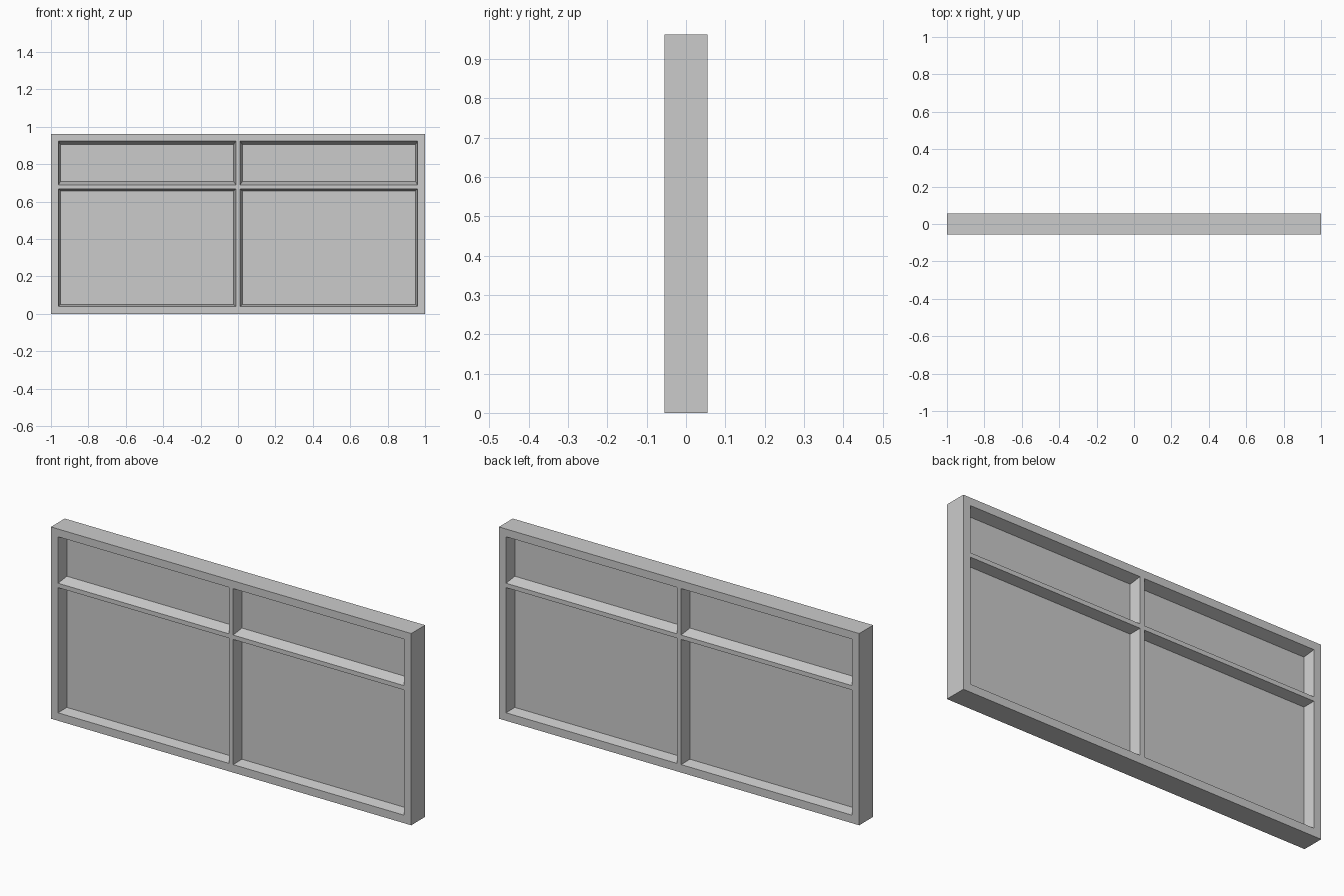
import bpy, bmesh

old = bpy.data.objects.get("Cube")
if old:
    bpy.data.objects.remove(old, do_unlink=True)

HALF_DEPTH = 0.055
PANE_HALF = 0.002
XS = [-1.0, -0.96, -0.012, 0.012, 0.96, 1.0]
ZS = [0.0, 0.04, 0.668, 0.69, 0.923, 0.962]
SIDE_TAPER = 0.011
ROW_TAPER = {1: 0.01, 3: 0.018}     # vertical taper of lower and upper openings

grey = bpy.data.materials.new("plain grey")
grey.use_nodes = True
colour = (0.6, 0.6, 0.6, 1)
grey.diffuse_color = colour
grey.node_tree.nodes["Principled BSDF"].inputs["Base Color"].default_value = colour


def finish(bm, name):
    bmesh.ops.remove_doubles(bm, verts=bm.verts, dist=0.0001)
    bmesh.ops.recalc_face_normals(bm, faces=bm.faces)
    mesh = bpy.data.meshes.new(name)
    bm.to_mesh(mesh)
    bm.free()
    mesh.materials.append(grey)
    obj = bpy.data.objects.new(name, mesh)
    bpy.context.collection.objects.link(obj)
    return obj


def rect(x0, x1, z0, z1, y):
    return [(x0, y, z0), (x1, y, z0), (x1, y, z1), (x0, y, z1)]


def face(bm, points):
    bm.faces.new([bm.verts.new(p) for p in points])


def walls(bm, a, b):
    """Four quads joining two rectangular rings."""
    for i in range(4):
        j = (i + 1) % 4
        face(bm, [a[i], a[j], b[j], b[i]])


# Front half of the frame, with sloping reveals around each opening
bm = bmesh.new()
openings = []
for i in range(5):
    for k in range(5):
        x0, x1, z0, z1 = XS[i], XS[i + 1], ZS[k], ZS[k + 1]
        outer = rect(x0, x1, z0, z1, -HALF_DEPTH)
        if i in (1, 3) and k in (1, 3):
            t = ROW_TAPER[k]
            inner = (x0 + SIDE_TAPER, x1 - SIDE_TAPER, z0 + t, z1 - t)
            openings.append(((i, k), inner))
            walls(bm, outer, rect(*inner, 0))
        else:
            face(bm, outer)

# Outer edge of the frame, split to match the grid
for i in range(5):
    for z in (ZS[0], ZS[-1]):
        a, b = XS[i], XS[i + 1]
        face(bm, [(a, -HALF_DEPTH, z), (b, -HALF_DEPTH, z), (b, 0, z), (a, 0, z)])
    for x in (XS[0], XS[-1]):
        a, b = ZS[i], ZS[i + 1]
        face(bm, [(x, -HALF_DEPTH, a), (x, -HALF_DEPTH, b), (x, 0, b), (x, 0, a)])
frame = finish(bm, "window_frame")

# The back half mirrors the front
mirror = frame.modifiers.new("back_half", "MIRROR")
mirror.use_axis = (False, True, False)
mirror.use_clip = True

# Thin panes in the middle of the depth
for (i, k), bounds in openings:
    bm = bmesh.new()
    front = rect(*bounds, -PANE_HALF)
    back = rect(*bounds, PANE_HALF)
    face(bm, front)
    face(bm, back)
    walls(bm, front, back)
    side = "right" if i == 1 else "left"
    row = "lower" if k == 1 else "upper"
    finish(bm, f"{row}_{side}_pane")
